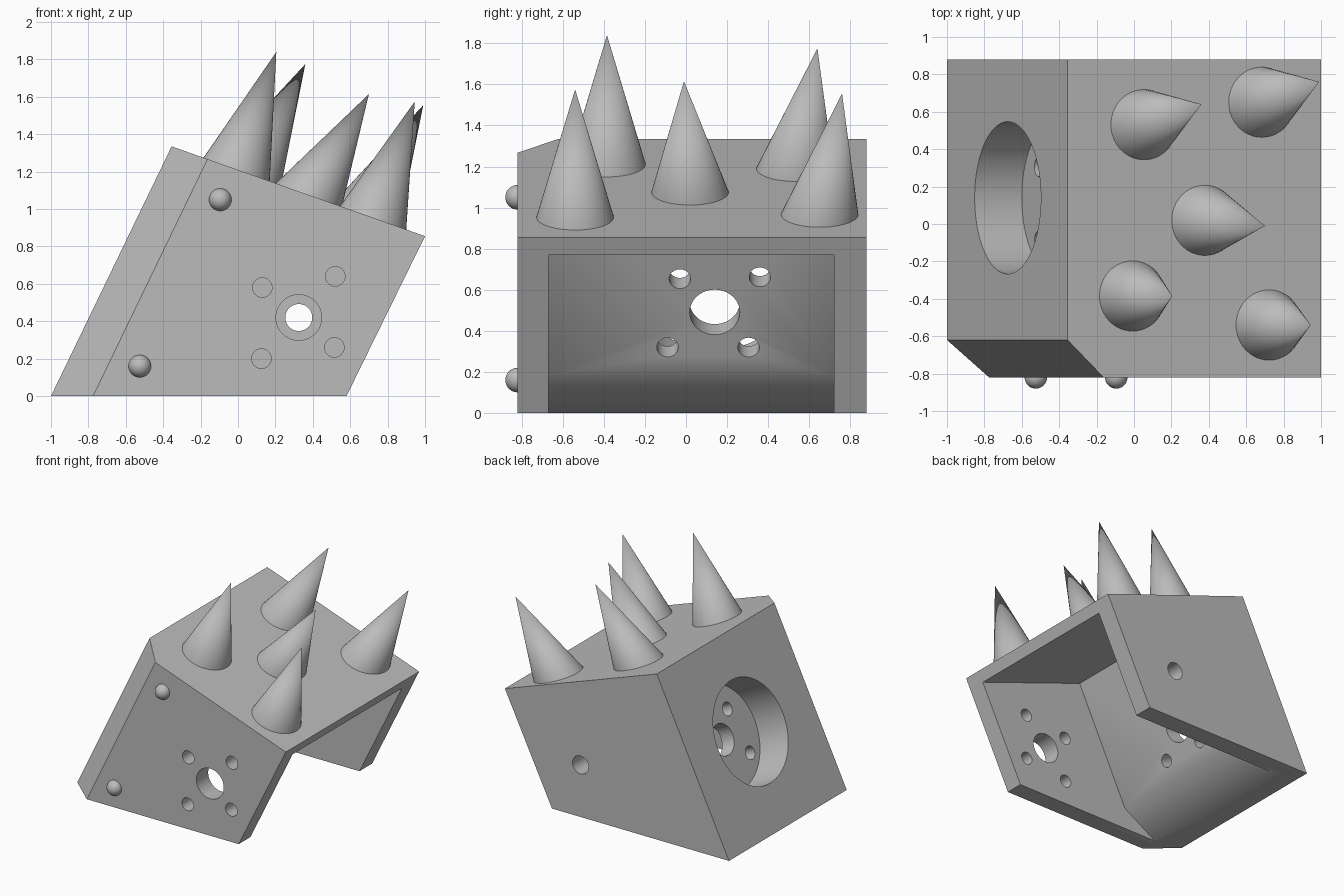
import bpy, bmesh, math
from mathutils import Vector, Matrix

cube = bpy.data.objects.get("Cube")
if cube:
    bpy.data.objects.remove(cube)

grey = bpy.data.materials.new("plain grey")
grey.use_nodes = True
colour = (0.5, 0.5, 0.5, 1)
grey.diffuse_color = colour
grey.node_tree.nodes["Principled BSDF"].inputs["Base Color"].default_value = colour


def make(name, bm, smooth=False):
    bmesh.ops.recalc_face_normals(bm, faces=bm.faces)
    mesh = bpy.data.meshes.new(name)
    bm.to_mesh(mesh)
    bm.free()
    mesh.materials.append(grey)
    ob = bpy.data.objects.new(name, mesh)
    bpy.context.collection.objects.link(ob)
    if smooth:
        shade(ob)
    return ob


def shade(ob):
    bpy.ops.object.select_all(action='DESELECT')
    ob.select_set(True)
    bpy.context.view_layer.objects.active = ob
    bpy.ops.object.shade_smooth_by_angle(angle=math.radians(35))


def prism(profile, y0, y1):
    """Extrude an x-z profile along y."""
    bm = bmesh.new()
    face = bm.faces.new([bm.verts.new((x, y0, z)) for x, z in profile])
    moved = bmesh.ops.extrude_face_region(bm, geom=[face])["geom"]
    bmesh.ops.translate(bm, vec=(0, y1 - y0, 0),
                        verts=[v for v in moved if isinstance(v, bmesh.types.BMVert)])
    return bm


def drill(start, end, radius, segments=48):
    """Cut a round hole between two points through the housing."""
    a, b = Vector(start), Vector(end)
    turn = (b - a).to_track_quat('Z', 'Y').to_matrix().to_4x4()
    bm = bmesh.new()
    bmesh.ops.create_cone(bm, cap_ends=True, segments=segments, radius1=radius,
                          radius2=radius, depth=(b - a).length,
                          matrix=Matrix.Translation((a + b) / 2) @ turn)
    cut(make("hole_cutter", bm))


def cut(cutter):
    cutter.hide_render = True
    mod = housing.modifiers.new("cut", 'BOOLEAN')
    mod.operation = 'DIFFERENCE'
    mod.solver = 'EXACT'
    mod.object = cutter
    bpy.context.view_layer.objects.active = housing
    bpy.ops.object.modifier_apply(modifier=mod.name)
    bpy.data.objects.remove(cutter)


# Slanted housing with one bevelled corner
bm = prism([(-1, 0), (0.58, 0), (1, 0.855), (-0.355, 1.335)], -0.82, 0.88)
lean = Vector((0.645, 0, 1.335))
outward = Vector((0.225, -0.2, 0)).cross(lean)
if outward.x > 0:
    outward.negate()
cut_edges = bmesh.ops.bisect_plane(bm, geom=bm.verts[:] + bm.edges[:] + bm.faces[:],
                                   plane_co=(-1, -0.62, 0), plane_no=outward,
                                   clear_outer=True)["geom_cut"]
bmesh.ops.holes_fill(bm, edges=[e for e in cut_edges if isinstance(e, bmesh.types.BMEdge)])
housing = make("housing", bm)

# Cavity open to the right and below
cut(make("cavity_cutter", prism(
    [(-0.937, -0.1), (-0.47, 0.18), (-0.016, 1.12), (1.3, 0.647), (1.3, -0.1)], -0.67, 0.72)))

# Counterbore and mounting holes in the thick slanted wall
inward = Vector((1.335, 0, -0.645)).normalized()
up = lean.normalized()
side = Vector((0, 1, 0))
bore = Vector((-0.675, 0.14, 0.673))
drill(bore - inward * 0.2, bore + inward * 0.28, 0.407, 96)
for s, u, r in [(0, -0.01, 0.122), (-0.17, 0.17, 0.052), (0.22, 0.18, 0.052),
                (-0.23, -0.2, 0.052), (0.165, -0.2, 0.052)]:
    p = bore + side * s + up * u
    drill(p + inward * 0.2, p + inward * 0.6, r)

# Holes in the front wall, and the single one in the back wall
for x, z, r in [(0.325, 0.42, 0.122), (0.13, 0.58, 0.052), (0.52, 0.64, 0.052),
                (0.125, 0.2, 0.052), (0.515, 0.26, 0.052)]:
    drill((x, -1, z), (x, -0.5, z), r)
drill((0.325, 0.5, 0.42), (0.325, 1, 0.42), 0.072)
shade(housing)

# Round studs on the front
for name, x, z in [("upper_stud", -0.095, 1.05), ("lower_stud", -0.525, 0.16)]:
    bm = bmesh.new()
    bmesh.ops.create_uvsphere(bm, u_segments=32, v_segments=16, radius=0.06,
                              matrix=Matrix.Translation((x, -0.82, z)))
    make(name, bm, True)

# Leaning spikes whose bases lie on the sloping top
across = Vector((1.355, 0, -0.48)).normalized()
spikes = [((-0.01, -0.385), (0.205, -0.385, 1.84)), ((0.72, -0.54), (0.945, -0.54, 1.575)),
          ((0.375, 0.02), (0.7, -0.01, 1.615)), ((0.05, 0.53), (0.36, 0.64, 1.775)),
          ((0.68, 0.65), (0.99, 0.76, 1.555))]
for i, ((x, y), tip) in enumerate(spikes):
    base = Vector((x, y, 1.335 - 0.354 * (x + 0.355) - 0.008))
    bm = bmesh.new()
    ring = []
    for k in range(48):
        a = math.tau * k / 48
        ring.append(bm.verts.new(base + (across * math.cos(a) + side * math.sin(a)) * 0.19))
    top = bm.verts.new(tip)
    bm.faces.new(ring)
    for k in range(48):
        bm.faces.new((ring[k - 1], ring[k], top))
    make(f"spike_{i + 1}", bm, True)
